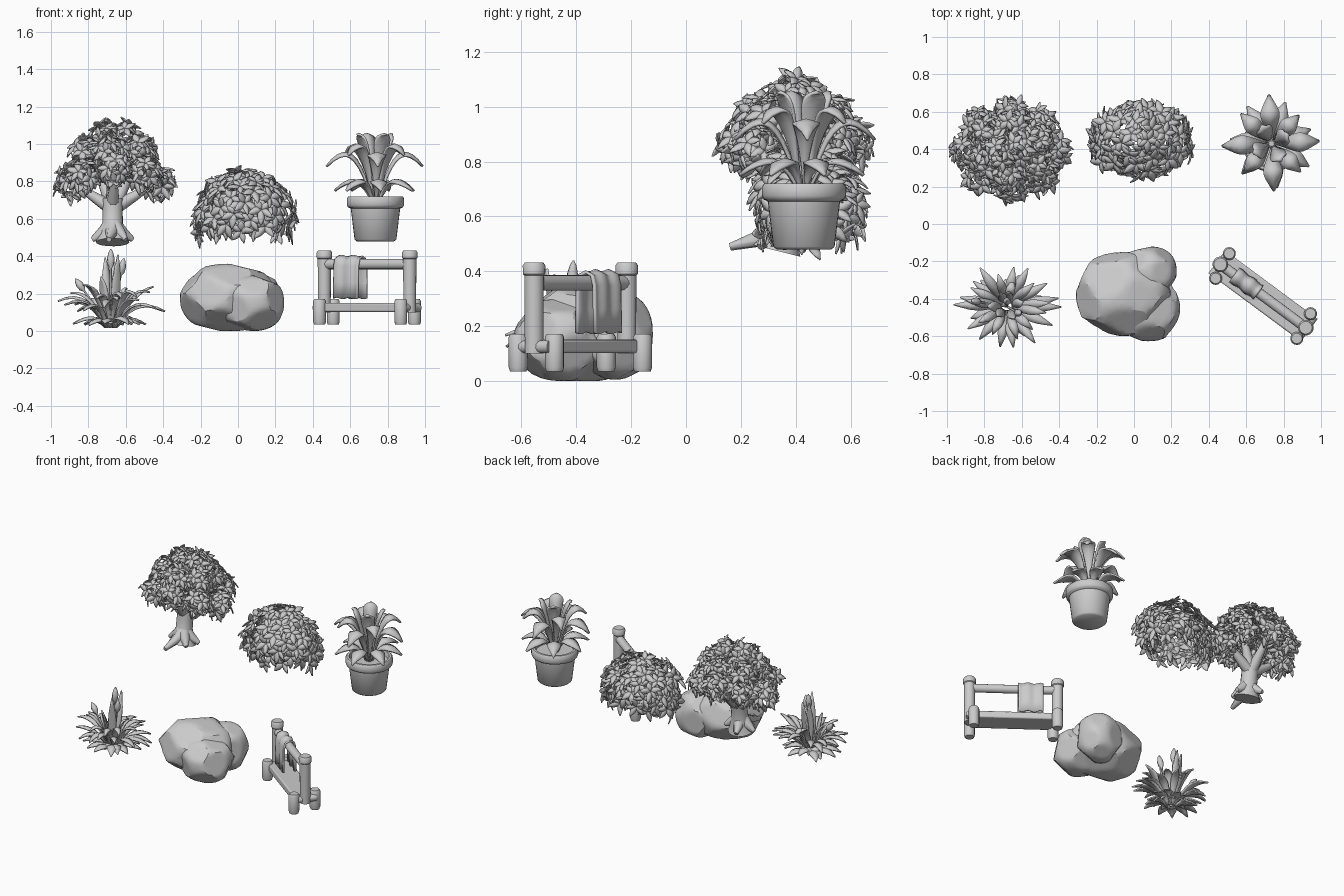
import bpy, bmesh, math, random
from math import sin, cos, pi, tau
from mathutils import Vector as V, Matrix

random.seed(7)
cube = bpy.data.objects.get("Cube")
if cube:
    bpy.data.objects.remove(cube)

clay = bpy.data.materials.new("plain_grey")
clay.use_nodes = True
GREY = (0.6, 0.6, 0.6, 1)
clay.diffuse_color = GREY
clay.node_tree.nodes["Principled BSDF"].inputs["Base Color"].default_value = GREY
uni = random.uniform


def finish(name, bm, angle=40, thick=0, bevel=0, matrix=None):
    """Turn a bmesh into a named, shaded object."""
    bmesh.ops.recalc_face_normals(bm, faces=bm.faces)
    me = bpy.data.meshes.new(name)
    bm.to_mesh(me)
    bm.free()
    me.materials.append(clay)
    ob = bpy.data.objects.new(name, me)
    bpy.context.collection.objects.link(ob)
    if matrix:
        ob.matrix_world = matrix
    if thick:
        mod = ob.modifiers.new("thickness", "SOLIDIFY")
        mod.thickness, mod.offset = thick, 0
    if bevel:
        mod = ob.modifiers.new("soft_edges", "BEVEL")
        mod.width, mod.segments = bevel, 2
    bpy.ops.object.select_all(action="DESELECT")
    ob.select_set(True)
    bpy.context.view_layer.objects.active = ob
    bpy.ops.object.shade_smooth_by_angle(angle=math.radians(angle))


def loft(bm, rings, closed=True):
    """Skin a list of point rings; closed rings get end caps."""
    rows = [[bm.verts.new(p) for p in ring] for ring in rings]
    n = len(rows[0])
    for a, b in zip(rows, rows[1:]):
        for i in range(n if closed else n - 1):
            j = (i + 1) % n
            bm.faces.new((a[i], a[j], b[j], b[i]))
    if closed:
        bm.faces.new(rows[0][::-1])
        bm.faces.new(rows[-1])


def lathe(bm, profile, x=0, y=0, n=24):
    loft(bm, [[(x + r * cos(tau * i / n), y + r * sin(tau * i / n), z)
               for i in range(n)] for r, z in profile])


def tube(bm, pts, radii, n=10):
    pts = [V(p) for p in pts]
    rings = []
    for i, (p, r) in enumerate(zip(pts, radii)):
        t = (pts[min(i + 1, len(pts) - 1)] - pts[max(i - 1, 0)]).normalized()
        a = t.cross(V((0.3, 1, 0.1))).normalized()
        b = t.cross(a)
        rings.append([p + r * (a * cos(tau * k / n) + b * sin(tau * k / n)) for k in range(n)])
    loft(bm, rings)


def bezier(a, b, c, steps):
    return [a * (1 - t) ** 2 + b * 2 * t * (1 - t) + c * t * t
            for t in (i / steps for i in range(steps + 1))]


def leaf(bm, a, b, c, width, side, steps=6, fold=0.3, stem=0.3, peak=1.3):
    """Pointed leaf along a bent path with a folded mid rib."""
    pts = bezier(a, b, c, steps)
    rings = []
    for i, p in enumerate(pts):
        t = i / steps
        w = width * max(0.08, sin(pi * (stem + (1 - stem) * t) ** peak))
        tan = pts[min(i + 1, steps)] - pts[max(i - 1, 0)]
        up = side.cross(tan).normalized()
        rings.append([p - side * w + up * w * fold, p, p + side * w + up * w * fold])
    loft(bm, rings, closed=False)


def sprig(bm, pos, normal, size):
    """Loose star of pointed leaves facing roughly along the normal."""
    n = (normal.normalized() + V((uni(-1, 1), uni(-1, 1), uni(-1, 1))) * 0.35).normalized()
    u = n.orthogonal().normalized()
    w = n.cross(u)
    turn = uni(0, tau)
    for k in range(5):
        ang = turn + tau * k / 5 + uni(-0.2, 0.2)
        d = u * cos(ang) + w * sin(ang)
        s = size * uni(0.8, 1.15)
        leaf(bm, pos, pos + d * s * 0.5 + n * s * 0.3, pos + d * s + n * s * uni(-0.1, 0.4) - V((0, 0, s * 0.15)),
             s * 0.27, d.cross(n), steps=4, fold=-0.25)


def golden(n):
    """Evenly spread unit directions."""
    for i in range(n):
        z = 1 - 2 * (i + 0.5) / n
        r, a = math.sqrt(1 - z * z), i * 2.39996
        yield V((r * cos(a), r * sin(a), z))


# Leaf clusters of the crown: a drooping rim, a middle ring and a top
heart = V((-0.66, 0.395, 0))
lobes = []
for count, reach, height, turn in ((8, 0.225, 0.8, 0.0), (6, 0.15, 0.96, 0.4), (2, 0.05, 1.035, 0.2)):
    for k in range(count):
        ang = turn + tau * k / count
        lift = 0.07 * abs(sin(ang)) if reach > 0.2 else 0
        lobes.append(heart + V((cos(ang) * reach, sin(ang) * reach * 0.84, height + lift)))

# Tree trunk, roots and branches
bm = bmesh.new()
foot = V((-0.67, 0.34, 0.475))
tube(bm, [foot + V(p) for p in ((0, -0.01, 0), (0, 0, 0.04), (0, 0.01, 0.1), (0, 0.02, 0.17), (0, 0.03, 0.23))],
     (0.09, 0.07, 0.055, 0.054, 0.058), 14)
for ang, reach in ((0.2, 0.11), (1.9, 0.11), (3.1, 0.11), (4.6, 0.18), (5.5, 0.1)):
    d = V((cos(ang), sin(ang), 0))
    tube(bm, [foot + d * 0.01 + V((0, 0, 0.1)), foot + d * 0.05 + V((0, 0, 0.05)), foot + d * reach + V((0, 0, 0.014))],
         (0.038, 0.036, 0.014), 8)
fork = foot + V((0, 0.03, 0.18))
for end in lobes[:14:2]:
    path = bezier(fork, fork.lerp(end, 0.5) + V((0, 0, -0.01)), end, 4)
    tube(bm, path, (0.04, 0.034, 0.027, 0.02, 0.012), 8)
finish("tree_trunk", bm, 60)

# Tree crown
bm = bmesh.new()
for end in lobes:
    for d in golden(15):
        sprig(bm, end + V((d.x * 0.075, d.y * 0.075, d.z * 0.07)), d + V((0, 0, 0.3)), 0.062)
finish("tree_leaves", bm, 50, 0.006)

# Bush
bm = bmesh.new()
heart = V((0.035, 0.45, 0.625))
for layer, count in ((1.0, 100), (0.72, 50)):
    for d in golden(count):
        if d.z > -0.45:
            r = layer * uni(0.88, 1.05)
            p = heart + V((d.x * 0.262 * r, d.y * 0.19 * r, d.z * 0.225 * r))
            sprig(bm, p, d + V((0, 0, 0.15)), 0.07)
finish("bush_leaves", bm, 50, 0.006)

# Flower pot with soil
PX, PY = 0.735, 0.43
bm = bmesh.new()
lathe(bm, [(0.1, 0.48), (0.112, 0.49), (0.132, 0.655), (0.147, 0.662), (0.153, 0.675), (0.153, 0.71),
           (0.145, 0.72), (0.13, 0.72), (0.122, 0.69)], PX, PY, 32)
finish("flower_pot", bm, 50)

# Potted plant leaves: tiers of (count, reach, control height, tip height, turn, width)
bm = bmesh.new()
root = V((PX, PY, 0.69))
for count, reach, lift, tip, turn, width in ((4, 0.255, 0.4, 0.19, 0.05, 0.05), (4, 0.22, 0.44, 0.25, 0.8, 0.046),
                                             (7, 0.23, 0.2, 0.06, 0.35, 0.044), (4, 0.11, 0.4, 0.36, 0.5, 0.046)):
    for k in range(count):
        ang = turn + tau * k / count
        d = V((cos(ang), sin(ang), 0))
        r = reach * uni(0.94, 1.04)
        leaf(bm, root + d * 0.02, root + d * r * 0.4 + V((0, 0, lift)), root + d * r + V((0, 0, tip)),
             width, V((-d.y, d.x, 0)), steps=10, stem=0.1, peak=1.7)
finish("potted_leaves", bm, 50, 0.012)

# Grass clump: arching blades, upright blades and low leaves
bm = bmesh.new()
root = V((-0.68, -0.44, 0.02))
for count, reach, lift, tip, width in ((15, 0.29, 0.22, 0.13, 0.026), (11, 0.22, 0.27, 0.2, 0.024),
                                       (6, 0.1, 0.22, 0.34, 0.026), (13, 0.21, 0.1, 0.02, 0.032),
                                       (8, 0.12, 0.09, 0.02, 0.032)):
    for k in range(count):
        ang = tau * (k + uni(-0.35, 0.35)) / count + reach
        d = V((cos(ang), sin(ang) * 0.82, 0))
        r = reach * uni(0.8, 1.05)
        leaf(bm, root + d * 0.03, root + d * r * 0.45 + V((0, 0, lift * uni(0.7, 1.1))),
             root + d * r + V((0, 0, tip * uni(0.6, 1.2))), width, V((-sin(ang), cos(ang), 0)),
             steps=7, stem=0.15, peak=1.5)
finish("grass_blades", bm, 50, 0.009)

# Grass seed heads on stalks
bm = bmesh.new()
for dx, dy, h in ((0.0, 0.03, 0.44), (0.07, -0.04, 0.39), (-0.19, 0.03, 0.28)):
    top = root + V((dx, dy, h - 0.02))
    pts = [root.lerp(top, t) for t in (0, 0.6, 0.75, 0.8, 0.88, 0.96, 1)]
    tube(bm, pts, (0.007, 0.006, 0.006, 0.018, 0.021, 0.012, 0.002), 8)
finish("grass_seed_heads", bm, 60)

# Boulder: three merged lumps with broad flat facets
bm = bmesh.new()
for centre, size, cuts in (((-0.055, -0.375, 0.178), (0.255, 0.225, 0.182), 18),
                           ((0.08, -0.255, 0.165), (0.148, 0.135, 0.16), 12),
                           ((0.075, -0.455, 0.15), (0.172, 0.172, 0.15), 13)):
    ball = bmesh.ops.create_icosphere(bm, subdivisions=4, radius=1)["verts"]
    planes = [(d, uni(0.9, 0.97)) for d in golden(cuts)]
    for v in ball:
        v.co /= sum(abs(c) ** 2.35 for c in v.co) ** (1 / 2.35)
        for d, limit in planes:
            over = v.co.dot(d) - limit
            if over > 0:
                v.co -= d * over
        v.co = V(centre) + V([a * b for a, b in zip(v.co, size)])
        v.co.z = max(v.co.z, 0.0)
finish("boulder", bm, 25)

# Bench rack, built along its own axis then turned
place = Matrix.Translation((0.69, -0.385, 0)) @ Matrix.Rotation(math.radians(-36.5), 4, "Z")
END, LEG = 0.284, 0.075
posts, legs, bars = bmesh.new(), bmesh.new(), bmesh.new()
for s in (-1, 1):
    lathe(posts, [(0.034, 0.1), (0.036, 0.385), (0.041, 0.39), (0.042, 0.42), (0.034, 0.432)], s * END, 0, 16)
    for t in (-1, 1):
        inset = 0.024 if s == t else 0.004
        lathe(legs, [(0.03, 0.035), (0.035, 0.05), (0.035, 0.16), (0.028, 0.172)], s * (END - inset), t * LEG, 14)
    tube(bars, [(s * END, -LEG, 0.125), (s * END, LEG, 0.125)], (0.024, 0.024), 12)
tube(bars, [(-END, 0, 0.358), (END, 0, 0.358)], (0.028, 0.028), 14)
finish("tall_posts", posts, 40, matrix=place)
finish("short_legs", legs, 40, matrix=place)
finish("round_bars", bars, 40, matrix=place)
bm = bmesh.new()
bmesh.ops.create_cube(bm, size=1, matrix=Matrix.Translation((0, 0, 0.127)) @ Matrix.Diagonal((0.56, 0.15, 0.048, 1)))
finish("bench_plank", bm, 40, bevel=0.008, matrix=place)

# Cloth hung over the top bar, with soft folds
bm = bmesh.new()
drape = [(-0.042, 0.175), (-0.04, 0.26), (-0.038, 0.35), (-0.028, 0.385), (0, 0.398),
         (0.028, 0.385), (0.038, 0.35), (0.04, 0.26), (0.042, 0.175)]
loft(bm, [[(-0.19 + 0.16 * i / 16, v * (1 + 0.08 * sin(i * 0.8)), z + 0.004 * sin(i * 0.8))
           for v, z in drape] for i in range(17)], closed=False)
finish("hanging_cloth", bm, 60, 0.012, matrix=place)
